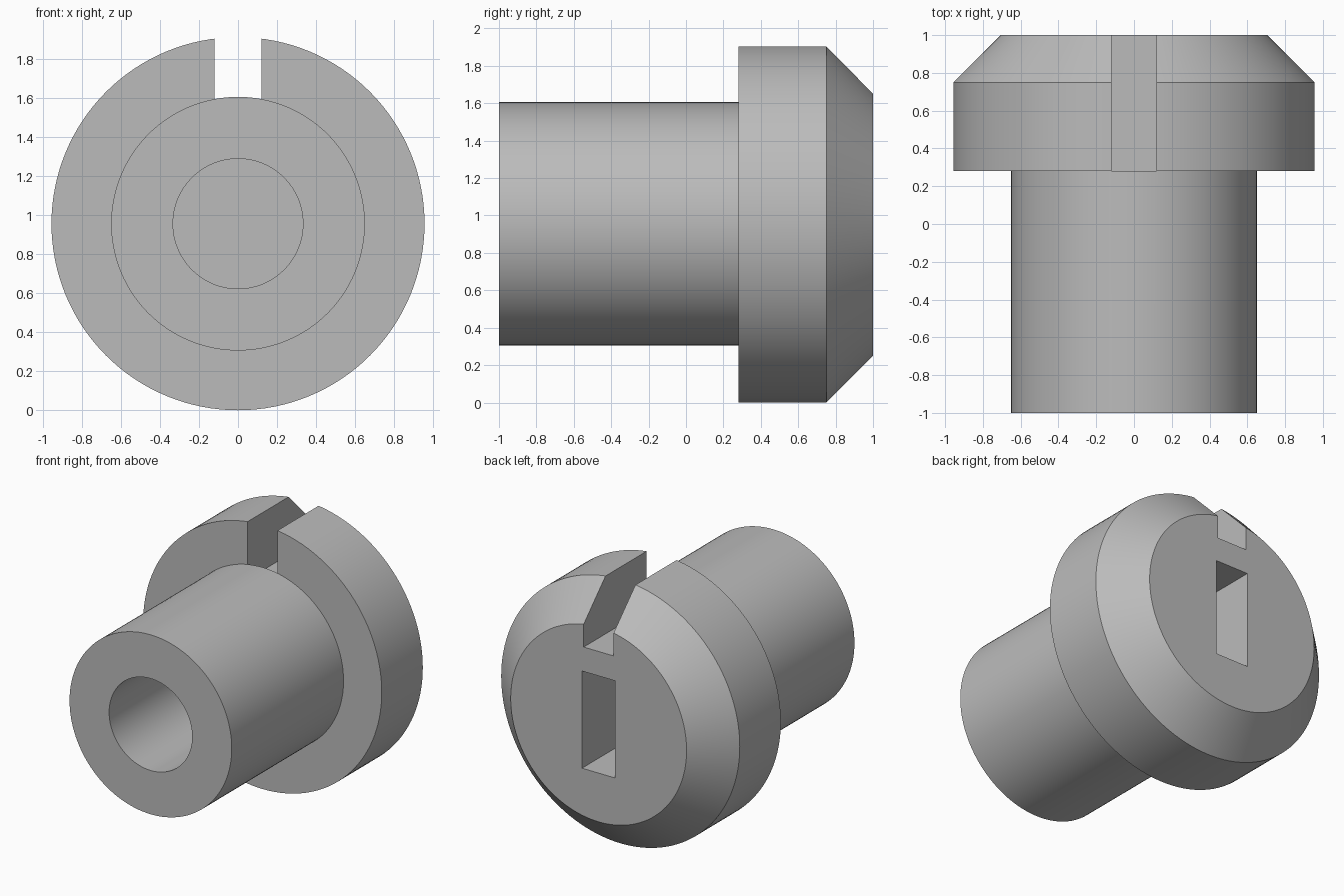
import bpy, bmesh, math
from mathutils import Vector

cube = bpy.data.objects.get("Cube")
if cube:
    bpy.data.objects.remove(cube, do_unlink=True)

R = 0.956          # head radius, also the height of the axis
SHAFT = 0.65
BORE = 0.333

grey = bpy.data.materials.new("plain grey")
grey.use_nodes = True
colour = (0.5, 0.5, 0.5, 1)
grey.diffuse_color = colour
grey.node_tree.nodes["Principled BSDF"].inputs["Base Color"].default_value = colour


def add_object(name, bm):
    bmesh.ops.recalc_face_normals(bm, faces=bm.faces)
    mesh = bpy.data.meshes.new(name)
    bm.to_mesh(mesh)
    bm.free()
    mesh.materials.append(grey)
    obj = bpy.data.objects.new(name, mesh)
    bpy.context.collection.objects.link(obj)
    return obj


def revolve(name, profile, steps=128):
    """Turn (radius, y) points around the long axis."""
    bm = bmesh.new()
    verts = [bm.verts.new((0, y, R + r)) for r, y in profile]
    edges = [bm.edges.new(pair) for pair in zip(verts, verts[1:])]
    bmesh.ops.spin(bm, geom=verts + edges, cent=(0, 0, R), axis=(0, 1, 0),
                   angle=math.tau, steps=steps, use_duplicate=False)
    bmesh.ops.remove_doubles(bm, verts=bm.verts, dist=0.0001)
    return add_object(name, bm)


def box(name, low, high):
    low, high = Vector(low), Vector(high)
    bm = bmesh.new()
    bmesh.ops.create_cube(bm, size=1)
    bmesh.ops.scale(bm, vec=high - low, verts=bm.verts)
    bmesh.ops.translate(bm, vec=(low + high) / 2, verts=bm.verts)
    return add_object(name, bm)


# Shaft with a blind bore, and a wider chamfered head
plug = revolve("slotted_plug", [
    (0, 0.28), (BORE, 0.28), (BORE, -1), (SHAFT, -1), (SHAFT, 0.28),
    (R, 0.28), (R, 0.75), (0.705, 1), (0, 1)])

# Notch across the rim and blind slot in the end face
cutters = [
    box("rim_notch_cutter", (-0.12, 0.28, 1.485), (0.12, 1.2, 2.2)),
    box("end_slot_cutter", (-0.133, 0.53, R - 0.352), (0.133, 1.2, R + 0.352)),
]
bpy.context.view_layer.objects.active = plug
for cutter in cutters:
    cutter.hide_render = True
    mod = plug.modifiers.new(cutter.name, "BOOLEAN")
    mod.operation = "DIFFERENCE"
    mod.solver = "EXACT"
    mod.object = cutter
    bpy.ops.object.modifier_apply(modifier=mod.name)
    bpy.data.objects.remove(cutter, do_unlink=True)

# Smooth round walls, sharp rims
bpy.ops.object.select_all(action="DESELECT")
plug.select_set(True)
bpy.ops.object.shade_smooth_by_angle(angle=math.radians(30))
